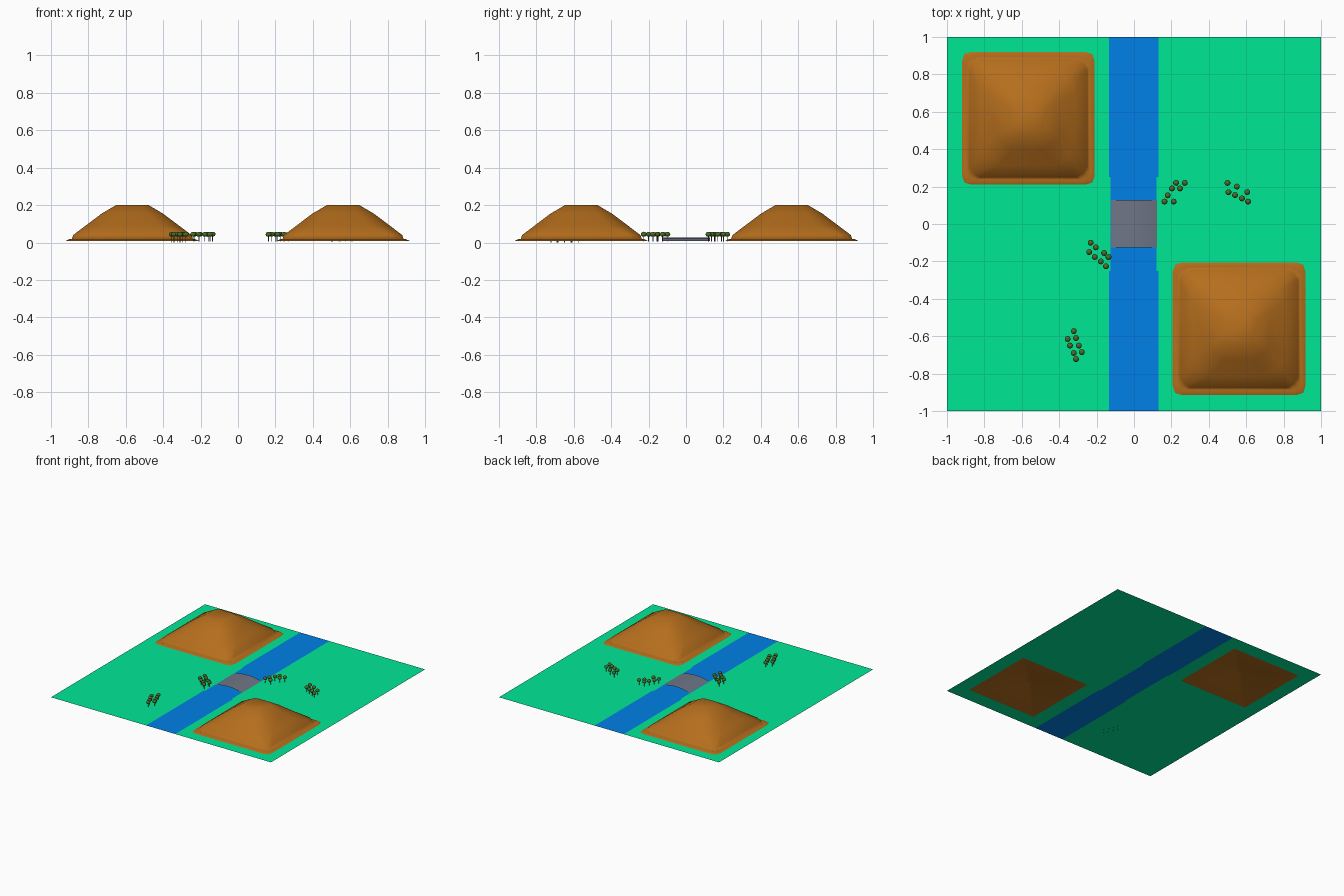
import bpy, bmesh, math
from mathutils import Matrix, Vector

if "Cube" in bpy.data.objects:
    bpy.data.objects.remove(bpy.data.objects["Cube"])

GROUND_Z = 0.006


def material(name, rgb):
    m = bpy.data.materials.new(name)
    m.diffuse_color = (*rgb, 1)
    m.use_nodes = True
    m.node_tree.nodes["Principled BSDF"].inputs["Base Color"].default_value = m.diffuse_color
    return m


grass = material("grass", (0.0, 0.8, 0.3))
water = material("water", (0.0, 0.22, 0.8))
earth = material("earth", (0.46, 0.155, 0.012))
stone = material("stone", (0.16, 0.18, 0.24))
leaves = material("leaves", (0.07, 0.15, 0.02))
bark = material("bark", (0.1, 0.12, 0.05))


def finish(bm, name, mats, smooth=None):
    me = bpy.data.meshes.new(name)
    bm.to_mesh(me)
    bm.free()
    for m in mats:
        me.materials.append(m)
    ob = bpy.data.objects.new(name, me)
    bpy.context.collection.objects.link(ob)
    if smooth:
        bpy.ops.object.select_all(action='DESELECT')
        ob.select_set(True)
        bpy.context.view_layer.objects.active = ob
        bpy.ops.object.shade_smooth_by_angle(angle=math.radians(smooth))
    return ob


# Flat ground sheet: river cells are blue, cells under the hills are open
xs = [-1, -0.88, -0.25, -0.135, -0.125, 0.12, 0.13, 0.25, 0.88, 1]
ys = [-1, -0.88, -0.25, 0.25, 0.88, 1]
bm = bmesh.new()
grid = [[bm.verts.new((x, y, GROUND_Z)) for y in ys] for x in xs]
for i in range(len(xs) - 1):
    for j in range(len(ys) - 1):
        cx, cy = (xs[i] + xs[i + 1]) / 2, (ys[j] + ys[j + 1]) / 2
        if 0.25 < abs(cx) < 0.88 and 0.25 < abs(cy) < 0.88 and cx * cy < 0:
            continue
        f = bm.faces.new((grid[i][j], grid[i + 1][j],
                          grid[i + 1][j + 1], grid[i][j + 1]))
        narrow = abs(cy) < 0.25
        river = (-0.125 < cx < 0.12) if narrow else (-0.135 < cx < 0.13)
        f.material_index = 1 if river else 0
finish(bm, "ground", [grass, water])


# Hills: stacked square rings (half width, corner cut, corner reach, height),
# from the shallow hollow underneath, round the lip and up to the plateau
RINGS = [(0.03, 0.01, 0.028, 0.055), (0.19, 0.02, 0.185, 0.01),
         (0.355, 0.05, 0.343, 0.009), (0.332, 0.05, 0.32, 0.02),
         (0.325, 0.05, 0.306, 0.016), (0.316, 0.06, 0.293, 0.04),
         (0.25, 0.1, 0.21, 0.09), (0.165, 0.08, 0.13, 0.154),
         (0.087, 0.04, 0.074, 0.2)]


def hill(name, cx, cy):
    bm = bmesh.new()
    loops = []
    for h, c, k, z in RINGS:
        loop = []
        for q in range(4):
            rot = Matrix.Rotation(q * math.pi / 2, 2)
            for p in ((h, -(h - c)), (h, h - c), (k, k)):
                x, y = rot @ Vector(p)
                loop.append(bm.verts.new((cx + x, cy + y, z)))
        loops.append(loop)
    for a, b in zip(loops, loops[1:]):
        for i in range(12):
            j = (i + 1) % 12
            bm.faces.new((a[i], a[j], b[j], b[i]))
    bm.faces.new(loops[-1])
    bm.faces.new(loops[0][::-1])
    finish(bm, name, [earth], 75)


hill("hill_back_left", -0.565, 0.565)
hill("hill_front_right", 0.562, -0.56)

# Arched bridge deck, a thin curved sheet across the river
bm = bmesh.new()
N = 12
rows = []
for i in range(N + 1):
    t = -1 + 2 * i / N
    z = GROUND_Z + 0.001 + 0.019 * (1 - t * t)
    rows.append([bm.verts.new((0.122 * t, y, z)) for y in (-0.125, 0.128)])
for a, b in zip(rows, rows[1:]):
    bm.faces.new((a[0], b[0], b[1], a[1]))
finish(bm, "bridge_deck", [stone], 40)


# Groves of small trees: thin trunk and slightly flattened round crown
def grove(name, spots, base=GROUND_Z):
    bm = bmesh.new()
    for x, y in spots:
        depth = 0.036 - base
        r = bmesh.ops.create_cone(
            bm, cap_ends=True, segments=6, radius1=0.002, radius2=0.002,
            depth=depth, matrix=Matrix.Translation((x, y, base + depth / 2)))
        for f in {f for v in r["verts"] for f in v.link_faces}:
            f.material_index = 1
        bmesh.ops.create_icosphere(
            bm, subdivisions=2, radius=0.016,
            matrix=Matrix.Translation((x, y, 0.044)) @ Matrix.Diagonal((1, 1, 0.85, 1)))
    finish(bm, name, [leaves, bark], 40)


grove("grove_bridge_right", [(.225, .22), (.272, .22), (.203, .19), (.246, .19),
                             (.18, .153), (.163, .12), (.212, .12)])
grove("grove_far_right", [(.5, .22), (.55, .2), (.505, .17), (.54, .155),
                          (.577, .137), (.61, .12), (.605, .17)])
grove("grove_bridge_left", [(-.232, -.1), (-.204, -.125), (-.24, -.15),
                            (-.16, -.155), (-.21, -.176), (-.136, -.177),
                            (-.177, -.2), (-.15, -.226)])
grove("grove_front_left", [(-.322, -.573), (-.355, -.615), (-.31, -.61),
                           (-.342, -.65), (-.295, -.65), (-.322, -.69),
                           (-.279, -.685), (-.31, -.722)], base=0.0)
